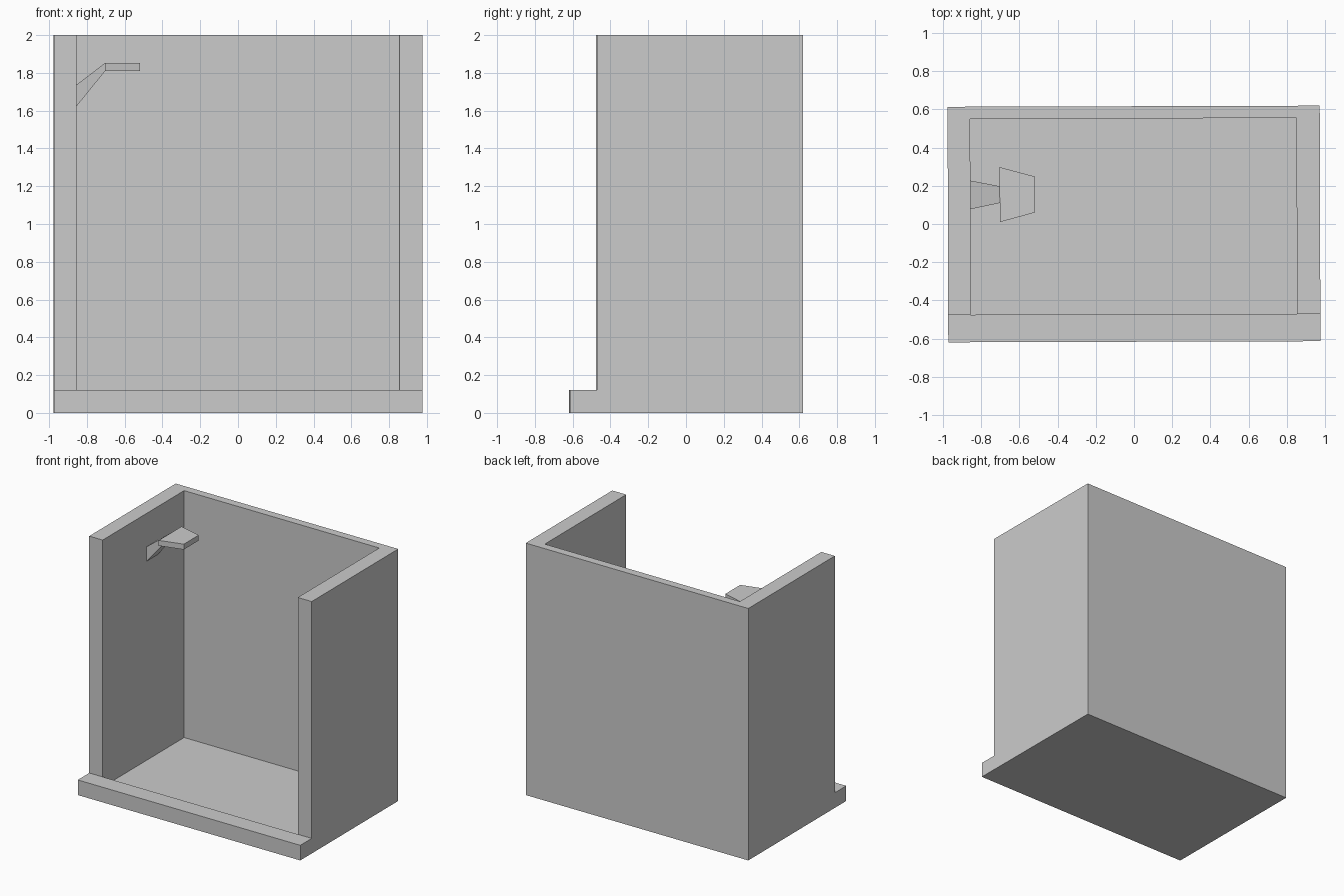
import bpy, bmesh

if "Cube" in bpy.data.objects:
    bpy.data.objects.remove(bpy.data.objects["Cube"])

TILT = 0.003  # the whole model is turned very slightly about z


def link(name, bm):
    bmesh.ops.recalc_face_normals(bm, faces=bm.faces[:])
    mesh = bpy.data.meshes.new(name)
    bm.to_mesh(mesh)
    bm.free()
    obj = bpy.data.objects.new(name, mesh)
    bpy.context.collection.objects.link(obj)
    obj.rotation_euler.z = TILT
    return obj


def prism(name, profile, x0, x1):
    """Extrude a (y, z) side profile along x."""
    bm = bmesh.new()
    face = bm.faces.new([bm.verts.new((x0, y, z)) for y, z in profile])
    ext = bmesh.ops.extrude_face_region(bm, geom=[face])
    moved = [v for v in ext["geom"] if isinstance(v, bmesh.types.BMVert)]
    bmesh.ops.translate(bm, verts=moved, vec=(x1 - x0, 0, 0))
    return link(name, bm)


def loft(name, sections):
    """Closed solid through rectangles (x, y0, y1, z0, z1)."""
    bm = bmesh.new()
    rings = [[bm.verts.new((x, y, z)) for y, z in
              ((y0, z0), (y1, z0), (y1, z1), (y0, z1))]
             for x, y0, y1, z0, z1 in sections]
    for a, b in zip(rings, rings[1:]):
        for i in range(4):
            j = (i + 1) % 4
            bm.faces.new((a[i], a[j], b[j], b[i]))
    bm.faces.new(rings[0])
    bm.faces.new(rings[-1])
    return link(name, bm)


# Stall: stepped side profile with a low front threshold
stall = prism("shower_stall",
              [(-0.617, 0), (0.617, 0), (0.617, 2), (-0.473, 2),
               (-0.473, 0.12), (-0.617, 0.12)], -0.975, 0.975)

# Hollow interior, open at the top and front, with a sunken floor
cutter = prism("interior_cutter",
               [(-0.473, 0.04), (0.553, 0.04), (0.553, 2.2), (-0.473, 2.2)],
               -0.857, 0.853)
cutter.hide_render = True
cut = stall.modifiers.new("hollow", "BOOLEAN")
cut.operation = "DIFFERENCE"
cut.solver = "EXACT"
cut.object = cutter
bpy.context.view_layer.objects.active = stall
bpy.ops.object.modifier_apply(modifier=cut.name)
bpy.data.objects.remove(cutter)

# Shower head on the left wall: rising arm flaring into a flat plate
loft("shower_head", [(-0.857, 0.08, 0.23, 1.62, 1.735),
                     (-0.703, 0.112, 0.2, 1.81, 1.853),
                     (-0.703, 0.012, 0.3, 1.81, 1.853),
                     (-0.518, 0.062, 0.25, 1.81, 1.853)])
